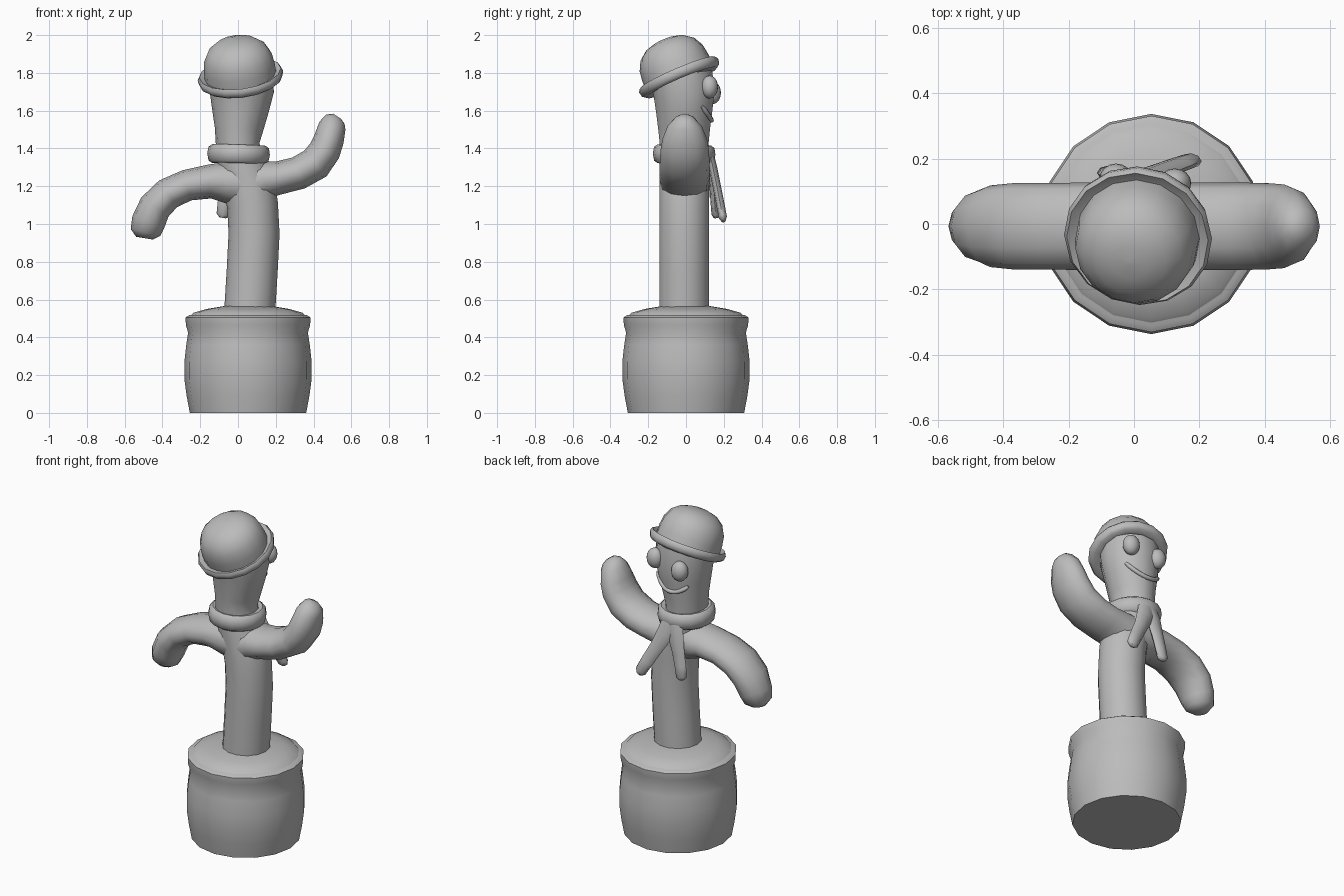
import bpy, bmesh, math
from mathutils import Vector, Matrix

old = bpy.data.objects.get("Cube")
if old:
    bpy.data.objects.remove(old)

grey = bpy.data.materials.new("plain grey")
grey.use_nodes = True
colour = (0.5, 0.5, 0.5, 1)
grey.diffuse_color = colour
grey.node_tree.nodes["Principled BSDF"].inputs["Base Color"].default_value = colour


def finish(name, bm, angle=50):
    """Turn a bmesh into a smooth shaded object."""
    bmesh.ops.remove_doubles(bm, verts=bm.verts, dist=0.0005)
    bmesh.ops.recalc_face_normals(bm, faces=bm.faces)
    mesh = bpy.data.meshes.new(name)
    bm.to_mesh(mesh)
    bm.free()
    mesh.materials.append(grey)
    obj = bpy.data.objects.new(name, mesh)
    bpy.context.collection.objects.link(obj)
    bpy.ops.object.select_all(action='DESELECT')
    obj.select_set(True)
    bpy.context.view_layer.objects.active = obj
    bpy.ops.object.shade_smooth_by_angle(angle=math.radians(angle))
    return obj


def skin(name, rings, closed=False, angle=50):
    """Bridge rings of points, capping the ends of an open strip."""
    bm = bmesh.new()
    loops = [[bm.verts.new(p) for p in ring] for ring in rings]
    n = len(loops[0])
    pairs = list(zip(loops, loops[1:]))
    if closed:
        pairs.append((loops[-1], loops[0]))
    for a, b in pairs:
        for i in range(n):
            j = (i + 1) % n
            bm.faces.new((a[i], a[j], b[j], b[i]))
    if not closed:
        bm.faces.new(loops[0])
        bm.faces.new(loops[-1])
    return finish(name, bm, angle)


def lathe(name, profile, centre, normal=(0, 0, 1), sides=16, closed=False):
    """Spin a (radius, height) profile about a tilted axis."""
    turn = Vector((0, 0, 1)).rotation_difference(Vector(normal)).to_matrix()
    place = Matrix.Translation(centre) @ turn.to_4x4()
    steps = [math.tau * i / sides for i in range(sides)]
    rings = [[place @ Vector((max(r, 0.001) * math.cos(t), max(r, 0.001) * math.sin(t), h))
              for t in steps] for r, h in profile]
    return skin(name, rings, closed)


def tube(name, path, side=(0, 1, 0), sides=12, angle=60):
    """Loft ellipses along a path of (x, y, z, depth radius, side radius)."""
    pts = [Vector(p[:3]) for p in path]
    side = Vector(side)
    rings = []
    for i, p in enumerate(path):
        along = (pts[min(i + 1, len(pts) - 1)] - pts[max(i - 1, 0)]).normalized()
        across = (side - along * side.dot(along)).normalized()
        depth = along.cross(across)
        rings.append([pts[i] + depth * p[3] * math.cos(t) + across * p[4] * math.sin(t)
                      for t in (math.tau * k / sides for k in range(sides))])
    return skin(name, rings, angle=angle)


# Pot with a rounded lip and a low mound of soil
lathe("pot", [(0, 0), (.308, 0), (.325, .09), (.337, .18), (.337, .27), (.327, .36),
              (.317, .425), (.329, .465), (.331, .505), (.312, .517)], (.053, 0, 0))
lathe("soil", [(.318, .5), (.29, .53), (.22, .55), (.13, .565), (0, .566)], (.053, 0, 0))

# Curved stem that widens upward into the head
tube("body_and_head", [
    (.062, -.01, .54, .135, .135), (.075, -.01, .75, .135, .135),
    (.085, -.01, .95, .135, .135), (.077, -.01, 1.1, .135, .135),
    (.055, -.01, 1.22, .14, .135), (.015, -.01, 1.33, .125, .13),
    (-.002, -.01, 1.42, .115, .132), (.005, -.01, 1.5, .128, .14),
    (.012, -.01, 1.6, .15, .153), (.02, -.01, 1.7, .17, .167),
    (.015, -.025, 1.78, .17, .17)], sides=14)

# Arms: one drooping, one raised
tube("right_arm", [
    (.06, -.007, 1.21, .13, .132), (-.06, -.007, 1.22, .11, .134), (-.15, -.007, 1.225, .09, .134),
    (-.27, -.007, 1.205, .083, .132), (-.37, -.007, 1.16, .085, .132),
    (-.44, -.007, 1.09, .088, .125), (-.475, -.007, 1.01, .09, .108),
    (-.49, -.007, .955, .08, .085), (-.495, -.007, .925, .045, .045)])
tube("left_arm", [
    (.04, -.007, 1.21, .13, .132), (.14, -.007, 1.235, .1, .134), (.22, -.007, 1.245, .088, .134),
    (.32, -.007, 1.27, .088, .134), (.41, -.007, 1.32, .09, .132),
    (.46, -.007, 1.39, .085, .128), (.482, -.007, 1.45, .08, .118),
    (.5, -.007, 1.52, .072, .09), (.515, -.007, 1.555, .055, .055), (.525, -.007, 1.57, .025, .025)])

# Scarf: neck band and two hanging ends
lathe("scarf_band", [(.11, -.035), (.14, -.05), (.158, -.038), (.166, 0), (.16, .035),
                     (.142, .048), (.11, .04)], (.003, -.01, 1.37), (.03, .02, 1), closed=True)
tails = {
    "left": [(.01, .125, 1.37), (.04, .145, 1.29), (.09, .165, 1.19), (.14, .183, 1.1), (.175, .195, 1.035)],
    "right": [(0, .125, 1.37), (-.025, .14, 1.29), (-.05, .147, 1.19), (-.068, .152, 1.11), (-.078, .157, 1.05)]}
for label, pts in tails.items():
    path = [(*p, .022, w) for p, w in zip(pts, (.06, .055, .043, .04, .036))]
    end = Vector(pts[-1]) + (Vector(pts[-1]) - Vector(pts[-2])) * .28
    path.append((*end, .012, .018))
    tube(label + "_scarf_end", path, side=(1, 0, 0), sides=8)

# Eyes
for label, centre in (("left", (.125, .125, 1.725)), ("right", (-.055, .14, 1.695))):
    bm = bmesh.new()
    bmesh.ops.create_uvsphere(bm, u_segments=16, v_segments=10, radius=.053,
                              matrix=Matrix.Translation(centre) @ Matrix.Diagonal((.95, .85, 1.15, 1)))
    finish(label + "_eye", bm)

# Smile wrapped around the front of the head
smile = []
for i in range(13):
    s = i / 6 - 1
    a = math.radians(84 + 47 * s)
    z = 1.55 + .06 * s * s - .014 * s
    r = .145 + (z - 1.55) * .15
    thick = .013 if abs(s) < 1 else .008
    smile.append((.01 + r * math.cos(a), -.01 + r * math.sin(a), z, thick, thick))
tube("mouth", smile, side=(0, 0, 1), sides=8)

# Tilted round hat with a rolled brim
lathe("hat", [(0, .0), (.165, -.012), (.205, -.018), (.222, -.005), (.228, .022), (.218, .038),
              (.203, .03), (.19, .025), (.189, .07), (.181, .125), (.155, .175), (.11, .21),
              (.055, .226), (0, .23)], (.015, -.03, 1.765), (-.13, -.43, 1))
